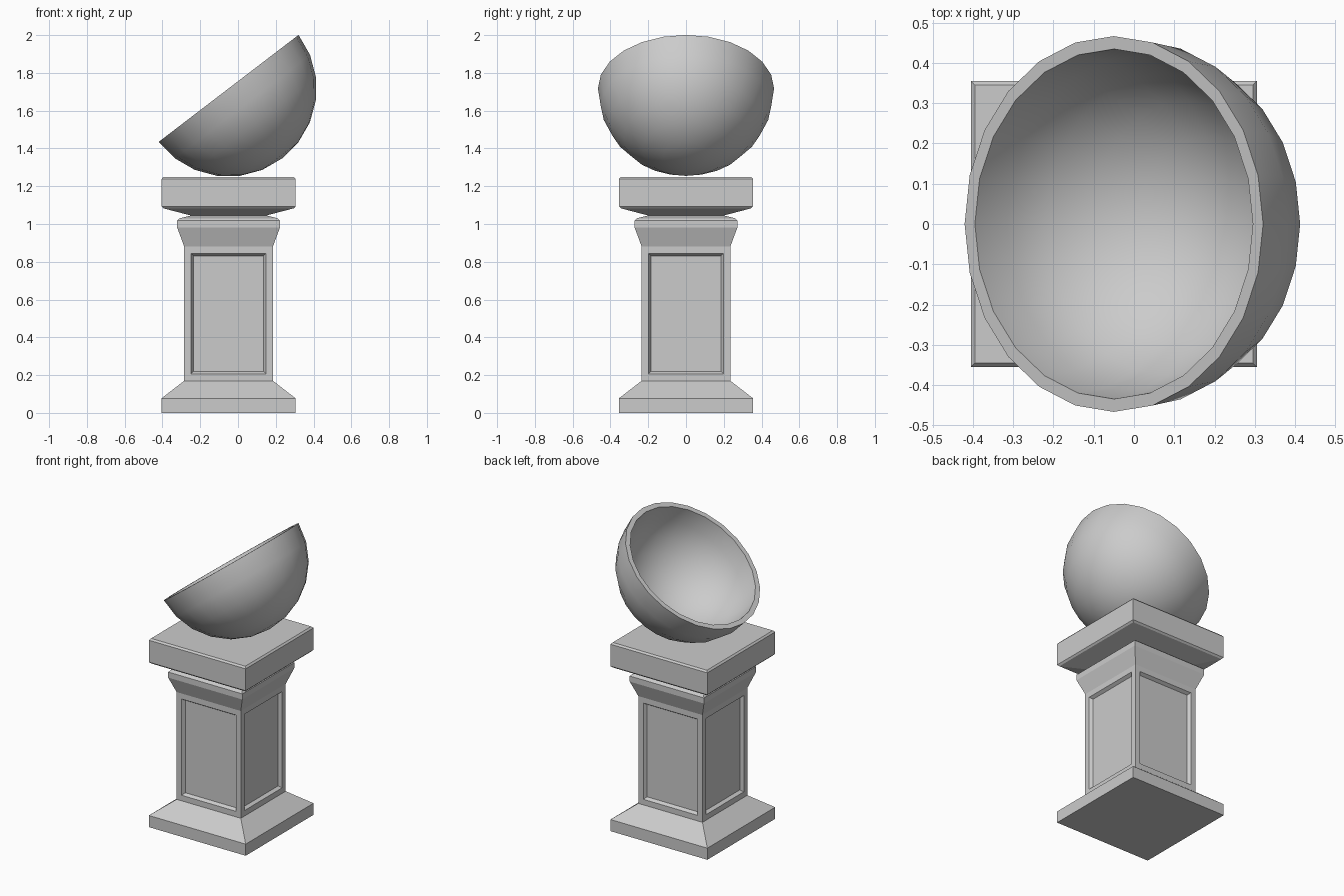
import bpy, bmesh
from math import sin, cos, pi, radians
from mathutils import Matrix

if "Cube" in bpy.data.objects:
    bpy.data.objects.remove(bpy.data.objects["Cube"])

CX = -0.05


def finish(bm, name):
    bmesh.ops.recalc_face_normals(bm, faces=bm.faces)
    me = bpy.data.meshes.new(name)
    bm.to_mesh(me)
    bm.free()
    ob = bpy.data.objects.new(name, me)
    bpy.context.collection.objects.link(ob)
    return ob


def lathe(profile, n, phase=0.0):
    """Revolve (radius, z) points around z; radius 0 becomes a pole."""
    bm = bmesh.new()
    rings = []
    for r, z in profile:
        if r < 1e-5:
            rings.append([bm.verts.new((0, 0, z))] * n)
        else:
            rings.append([bm.verts.new((r * cos(phase + 2 * pi * i / n),
                                        r * sin(phase + 2 * pi * i / n), z))
                          for i in range(n)])
    for a, b in zip(rings, rings[1:]):
        for i in range(n):
            j = (i + 1) % n
            bm.faces.new(list(dict.fromkeys((a[i], a[j], b[j], b[i]))))
    return bm, rings


# Square pedestal: (half width, z) profile with mouldings
prof = [(0.355, 0), (0.355, 0.077), (0.235, 0.17), (0.235, 0.881),
        (0.272, 0.981), (0.272, 1.018), (0.26, 1.03), (0.2, 1.045),
        (0.345, 1.083), (0.355, 1.093), (0.355, 1.238), (0.345, 1.249)]
bm, rings = lathe([(h * 2 ** 0.5, z) for h, z in prof], 4, pi / 4)
bm.faces.new(rings[0])
bm.faces.new(rings[-1])
bmesh.ops.recalc_face_normals(bm, faces=bm.faces)

# Recessed panels on the four shaft sides
sides = [f for f in bm.faces
         if abs(f.normal.z) < 0.01 and 0.4 < f.calc_center_median().z < 0.7]
bmesh.ops.inset_individual(bm, faces=sides, thickness=0.052)
bmesh.ops.inset_individual(bm, faces=sides, thickness=0.018, depth=-0.02)
bmesh.ops.translate(bm, verts=bm.verts, vec=(CX, 0, 0))
finish(bm, "pedestal")

# Tilted hollow hemisphere bowl
R, T, STEPS = 0.4665, 0.032, 6
angles = [pi / 2 * i / STEPS for i in range(STEPS + 1)]
outer = [(R * sin(a), -R * cos(a)) for a in angles]
inner = [((R - T) * sin(a), -(R - T) * cos(a)) for a in reversed(angles)]
bm, _ = lathe(outer + inner, 24)
bm.transform(Matrix.Translation((CX, 0, 1.7175)) @ Matrix.Rotation(radians(-37.4), 4, 'Y'))
bowl = finish(bm, "bowl")
bpy.context.view_layer.objects.active = bowl
bowl.select_set(True)
bpy.ops.object.shade_smooth_by_angle(angle=radians(30))
